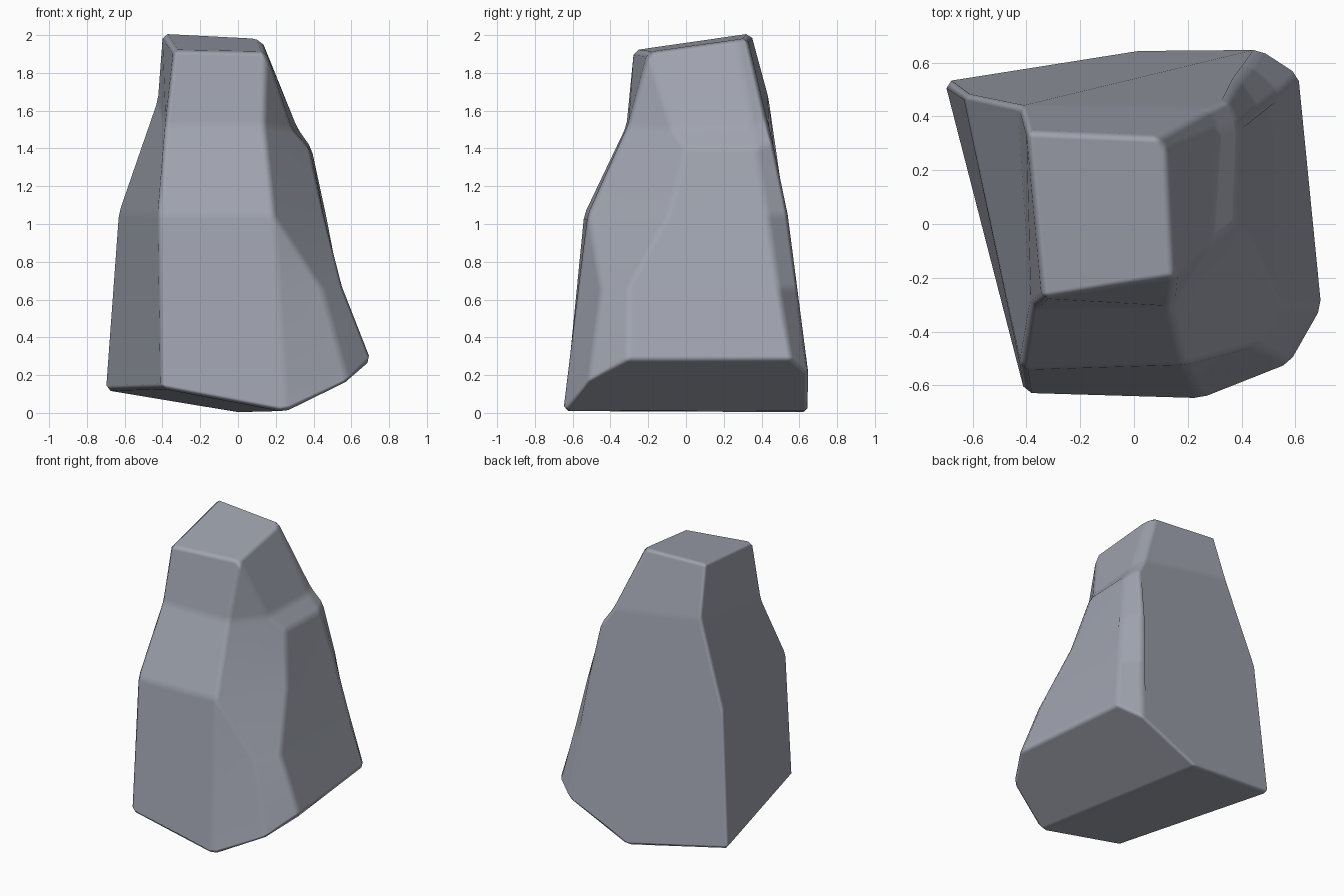
import bpy, bmesh
from mathutils import Vector

if "Cube" in bpy.data.objects:
    bpy.data.objects.remove(bpy.data.objects["Cube"])

# Cross-section rings, top to bottom. Corner order: front-left, front-right,
# front-right chamfer, right-front, right-back, back-right, back-left.
# None = lies straight between the rings above and below.
rings = [
    [(-.34, -.28, 1.92), (.15, -.20, 1.91), (.15, -.20, 1.91), (.15, -.20, 1.91),
     (.125, .27, 1.975), (.09, .325, 1.985), (-.40, .345, 2.01)],
    [(-.385, -.315, 1.52), (.14, -.31, 1.52), (.14, -.31, 1.52), (.285, -.07, 1.50),
     (.315, .35, 1.51), (.28, .43, 1.54), (-.425, .44, 1.66)],
    [None, (.15, -.36, 1.41), (.15, -.36, 1.41), (.38, .00, 1.40),
     (.39, .37, 1.40), (.35, .465, 1.43), None],
    [(-.42, -.54, 1.05), (.19, -.52, 1.05), (.19, -.52, 1.05), (.455, -.09, 1.05),
     (.465, .43, 1.05), (.39, .54, 1.05), (-.635, .485, 1.06)],
    [None, (.213, -.57, .66), (.45, -.45, .65), (.55, -.30, .67),
     (.54, .49, .66), (.43, .59, .66), None],
    [(-.405, -.63, .13), (.25, -.65, .005), (.585, -.52, .16), (.705, -.31, .28),
     (.615, .56, .28), (.47, .65, .20), (-.705, .53, .12)],
]
keel_back = (.02, .65, 0)   # rear end of the ridge under the rock

for i, ring in enumerate(rings):
    for j, p in enumerate(ring):
        if p is None:
            ring[j] = tuple((Vector(rings[i-1][j]) + Vector(rings[i+1][j])) / 2)

bm = bmesh.new()
verts = {}

def vert(p):
    if p not in verts:
        verts[p] = bm.verts.new(p)
    return verts[p]

def face(*points):
    vs = list(dict.fromkeys(vert(p) for p in points))
    if len(vs) > 2:
        bm.faces.new(vs)

# Side walls
for a, b in zip(rings, rings[1:]):
    for j in range(7):
        k = (j + 1) % 7
        if b is rings[-1] and j == 5:
            face(a[j], b[j], keel_back, b[k], a[k])
        else:
            face(a[j], b[j], b[k], a[k])

# Top and the two sloping undersides
face(*rings[0])
fl, fr, ch, rf, rb, br, bl = rings[-1]
face(fl, bl, keel_back, fr)
face(fr, keel_back, br, rb, rf, ch)
bmesh.ops.recalc_face_normals(bm, faces=bm.faces)

# Merge nearly flat neighbours into broad facets
bmesh.ops.dissolve_limit(bm, angle_limit=0.09, verts=bm.verts, edges=bm.edges)

mesh = bpy.data.meshes.new("rock")
bm.to_mesh(mesh)
bm.free()
rock = bpy.data.objects.new("rock", mesh)
bpy.context.collection.objects.link(rock)
bpy.context.view_layer.objects.active = rock
rock.select_set(True)

# Blue-grey stone
stone = bpy.data.materials.new("stone")
stone.diffuse_color = (.35, .37, .43, 1)
stone.use_nodes = True
stone.node_tree.nodes["Principled BSDF"].inputs["Base Color"].default_value = stone.diffuse_color
mesh.materials.append(stone)

# Worn edges
bevel = rock.modifiers.new("worn_edges", 'BEVEL')
bevel.width = 0.025
bevel.segments = 1
bevel.limit_method = 'ANGLE'
bevel.angle_limit = 0.16
bevel.harden_normals = True
bpy.ops.object.shade_smooth_by_angle(angle=0.55)
